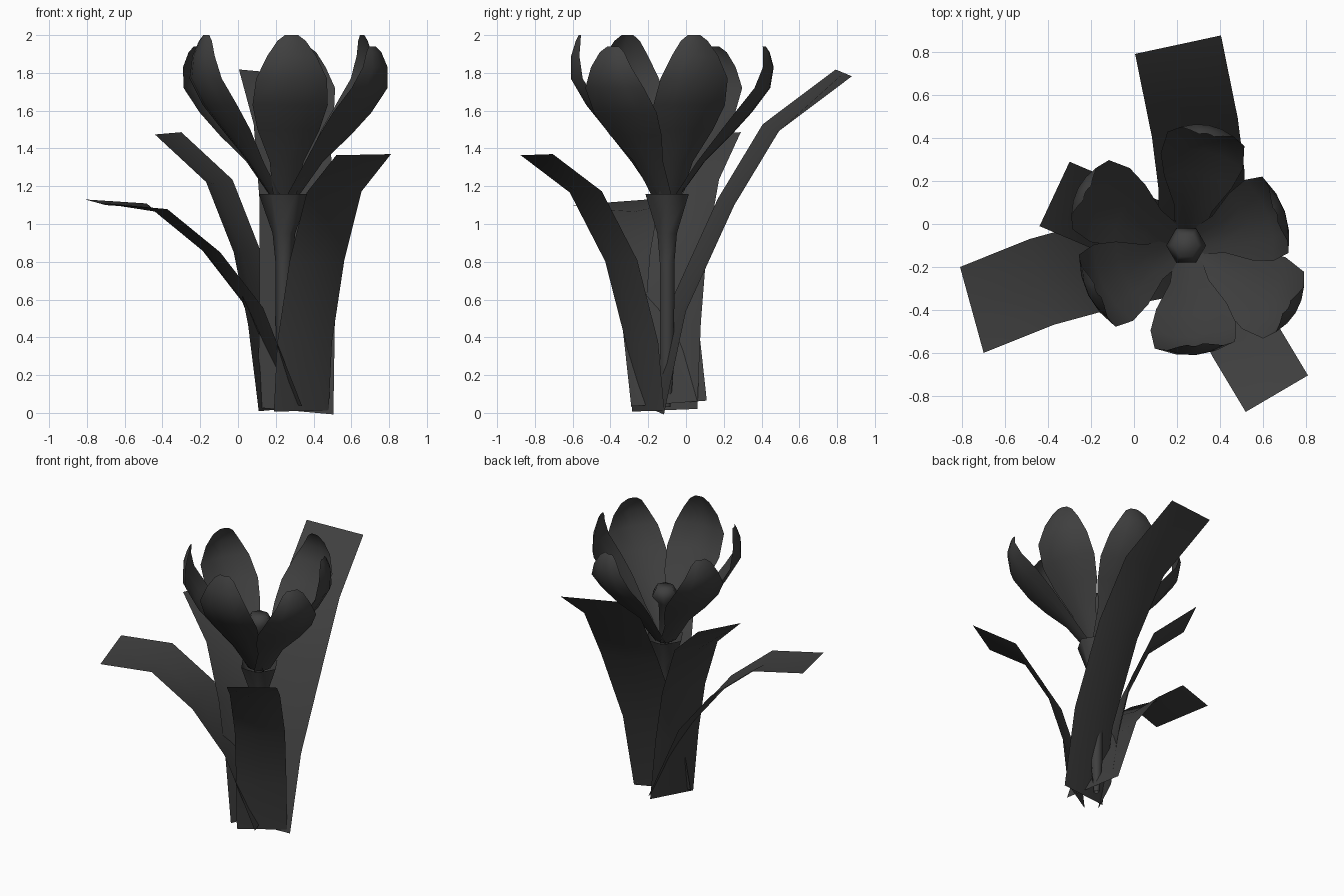
import bpy
import bmesh
from math import cos, sin, radians, tau
from mathutils import Vector

if "Cube" in bpy.data.objects:
    bpy.data.objects.remove(bpy.data.objects["Cube"], do_unlink=True)

AXIS = Vector((0.243, -0.10, 0))

# One dark colour for the whole plant
charcoal = bpy.data.materials.new("charcoal")
charcoal.use_nodes = True
colour = (0.05, 0.05, 0.05, 1)
charcoal.diffuse_color = colour
bsdf = next(n for n in charcoal.node_tree.nodes if n.type == "BSDF_PRINCIPLED")
bsdf.inputs["Base Color"].default_value = colour
bsdf.inputs["Roughness"].default_value = 0.8


def grid_object(name, rows, closed=False, cap=False, sharp=40):
    """Skin a list of equally long point rows into one smooth sheet."""
    bm = bmesh.new()
    grid = [[bm.verts.new(p) for p in row] for row in rows]
    for low, high in zip(grid, grid[1:]):
        count = len(low)
        for i in range(count if closed else count - 1):
            j = (i + 1) % count
            bm.faces.new((low[i], low[j], high[j], high[i]))
    if cap:
        bm.faces.new(grid[-1])
    mesh = bpy.data.meshes.new(name)
    bm.to_mesh(mesh)
    bm.free()
    mesh.materials.append(charcoal)
    obj = bpy.data.objects.new(name, mesh)
    bpy.context.collection.objects.link(obj)
    bpy.ops.object.select_all(action="DESELECT")
    obj.select_set(True)
    bpy.context.view_layer.objects.active = obj
    bpy.ops.object.shade_smooth_by_angle(angle=radians(sharp))


def lathe(name, profile, cap=False):
    """Six-sided turned part around the flower axis."""
    turns = [tau * i / 6 for i in range(6)]
    rows = [[AXIS + Vector((r * cos(a), r * sin(a), z)) for a in turns]
            for r, z in profile]
    grid_object(name, rows, closed=True, cap=cap, sharp=65)


def leaf(name, spine, half, channel=0.03):
    """Strap leaf: a spine widened by a half-width vector, channelled midway."""
    half = Vector(half)
    spine = [Vector(p) for p in spine]
    heading = spine[-1] - spine[0]
    heading.z = 0
    rows = []
    for i, p in enumerate(spine):
        along = spine[min(i + 1, len(spine) - 1)] - spine[max(i - 1, 0)]
        outward = along.cross(half).normalized()
        if outward.dot(heading) < 0:
            outward.negate()
        depth = channel if 0 < i < len(spine) - 1 else 0
        rows.append([p + half * s + outward * depth * (0.5 - abs(s))
                     for s in (1, 0, -1)])
    grid_object(name, rows)


def petal(name, angle, profile, stretch, cup=0.05):
    """Cupped petal; the profile holds reach, height and half width."""
    a = radians(angle)
    out, side = Vector((cos(a), sin(a), 0)), Vector((-sin(a), cos(a), 0))
    rows = []
    for reach, z, half in profile:
        bend = cup * half / 0.2
        rows.append([AXIS + out * (reach * stretch - bend * s * s) + side * half * s
                     + Vector((0, 0, z)) for s in (-1, -0.5, 0, 0.5, 1)])
    grid_object(name, rows, sharp=60)


# Stem flaring into an open cup, and the pistil within the petals
lathe("stem", [(0.02, 0.03), (0.042, 0.25), (0.045, 0.8), (0.06, 0.95), (0.133, 1.16)])
lathe("pistil", [(0.03, 1.0), (0.045, 1.41), (0.093, 1.47), (0.06, 1.53)], cap=True)

# Two alternating rings of petals, each with its angle and outward stretch
upright = [(0.06, 1.14, 0.06), (0.19, 1.33, 0.09), (0.325, 1.5, 0.165),
           (0.43, 1.63, 0.2), (0.512, 1.77, 0.188), (0.51, 1.89, 0.13),
           (0.485, 1.97, 0.075), (0.47, 2.0, 0.035)]
spread = [(0.06, 1.14, 0.06), (0.2, 1.33, 0.09), (0.34, 1.47, 0.16),
          (0.45, 1.59, 0.195), (0.55, 1.72, 0.182), (0.57, 1.83, 0.125),
          (0.55, 1.91, 0.075), (0.53, 1.94, 0.035)]
for ring, profile, petals in (
        ("upright", upright, ((-85, 1), (19, 0.95), (207, 1))),
        ("spread", spread, ((79.5, 1), (152, 1), (-31.5, 1.05)))):
    for i, (angle, stretch) in enumerate(petals):
        petal(f"{ring}_petal_{i + 1}", angle, profile, stretch)

# Strap leaves around the stem
leaf("back_leaf", [(0.305, -0.16, 0.01), (0.31, -0.03, 0.55), (0.31, 0.225, 1.11),
                   (0.28, 0.46, 1.5), (0.205, 0.835, 1.8)], (0.2, 0.043, -0.018))
leaf("front_leaf", [(0.335, -0.2, 0.01), (0.36, -0.245, 0.37), (0.425, -0.355, 0.8),
                    (0.515, -0.54, 1.16), (0.665, -0.79, 1.367)], (0.145, 0.085, 0.003))
leaf("long_right_leaf", [(0.285, -0.09, 0.05), (0.065, -0.15, 0.565),
                         (-0.16, -0.195, 0.855), (-0.435, -0.27, 1.08),
                         (-0.755, -0.4, 1.115)], (0.055, -0.2, -0.015))
leaf("short_right_leaf", [(0.18, -0.09, 0.015), (0.11, -0.065, 0.47), (0.035, -0.035, 0.85),
                          (-0.11, 0.03, 1.22), (-0.37, 0.14, 1.48)], (0.07, 0.15, 0.006))
